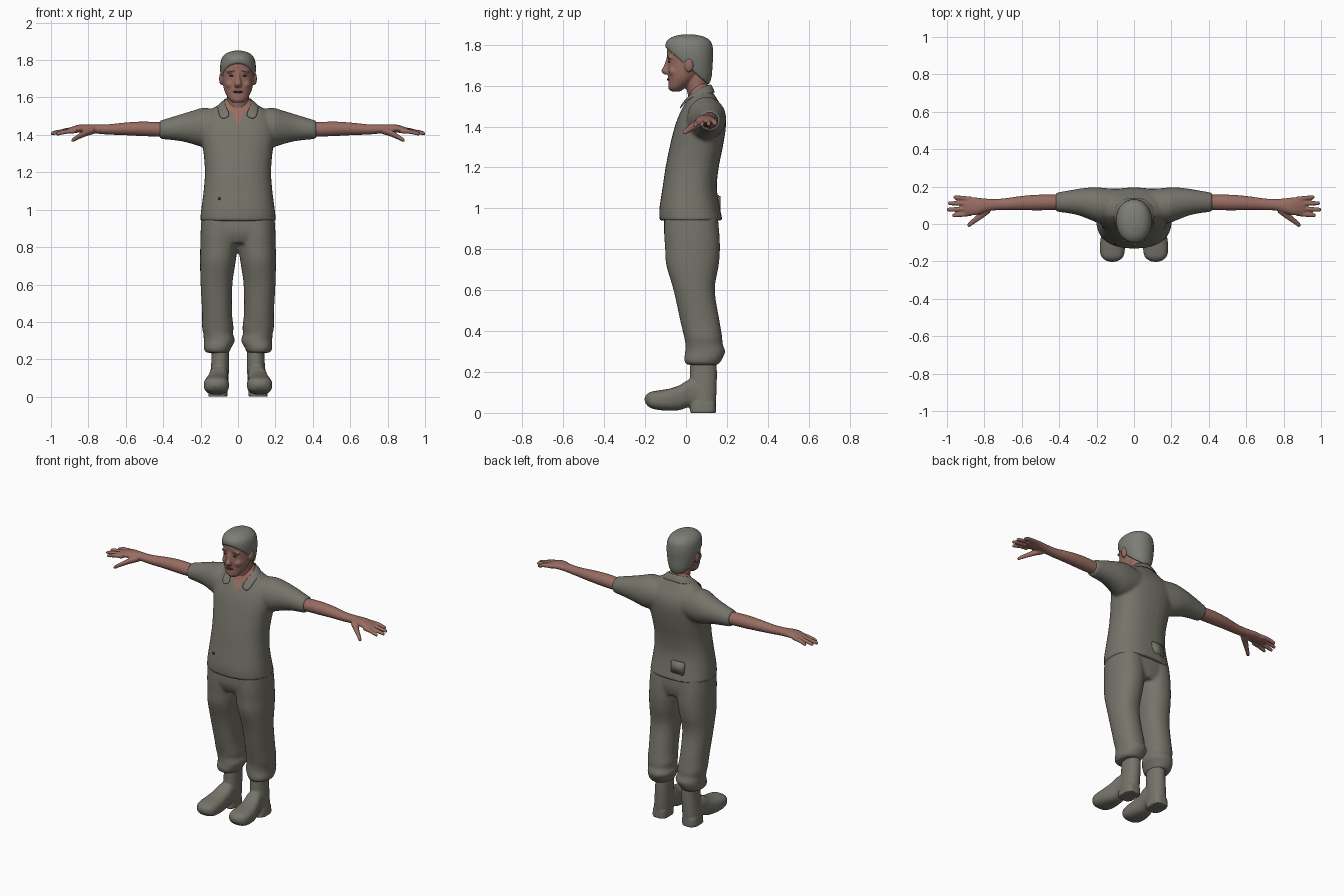
import bpy
import bmesh
from math import cos, sin, pi
from mathutils import Vector, Matrix

cube = bpy.data.objects.get("Cube")
if cube:
    bpy.data.objects.remove(cube)


def material(name, r, g, b):
    m = bpy.data.materials.new(name)
    m.use_nodes = True
    m.diffuse_color = (r, g, b, 1)
    m.node_tree.nodes["Principled BSDF"].inputs["Base Color"].default_value = (r, g, b, 1)
    return m


CLOTH = material("olive grey cloth", 0.18, 0.174, 0.144)
SKIN = material("warm skin", 0.31, 0.15, 0.12)
HAIR = material("grey hair", 0.205, 0.21, 0.18)
DARK = material("dark brown", 0.05, 0.025, 0.022)


def spline(a, b, c, d, t):
    return 0.5 * (2 * b + (c - a) * t + (2 * a - 5 * b + 4 * c - d) * t * t
                  + (3 * b - a - 3 * c + d) * t ** 3)


def loft(bm, axis, rings, power=2.0, side=1, steps=4, sides=32):
    """Closed skin through rings (position, centre 1, centre 2, radius 1, radius 2)."""
    rings = [Vector(r) for r in rings]
    last = len(rings) - 1
    fine = []
    for i in range(last):
        a, d = rings[max(i - 1, 0)], rings[min(i + 2, last)]
        fine += [spline(a, rings[i], rings[i + 1], d, k / steps) for k in range(steps)]
    fine.append(rings[-1])
    loops = []
    for pos, c1, c2, r1, r2 in fine:
        loop = []
        for k in range(sides):
            p, q = cos(2 * pi * k / sides), sin(2 * pi * k / sides)
            u = c1 + r1 * (abs(p) ** (2 / power)) * (1 if p > 0 else -1)
            v = c2 + r2 * (abs(q) ** (2 / power)) * (1 if q > 0 else -1)
            co = [u, v]
            co.insert(axis, pos)
            loop.append(bm.verts.new((co[0] * side, co[1], co[2])))
        loops.append(loop)
    for low, high in zip(loops, loops[1:]):
        for k in range(sides):
            n = (k + 1) % sides
            bm.faces.new((low[k], low[n], high[n], high[k]))
    bm.faces.new(loops[0])
    bm.faces.new(loops[-1])


def ball(bm, centre, size):
    mat = Matrix.Translation(centre) @ Matrix.Diagonal((*size, 1))
    bmesh.ops.create_uvsphere(bm, u_segments=20, v_segments=12, radius=1, matrix=mat)


def finish(name, bm, mats, voxel=0, smooth=0):
    """Make the object; overlapping volumes are fused when a voxel size is given."""
    bmesh.ops.recalc_face_normals(bm, faces=bm.faces[:])
    mesh = bpy.data.meshes.new(name)
    bm.to_mesh(mesh)
    bm.free()
    ob = bpy.data.objects.new(name, mesh)
    bpy.context.collection.objects.link(ob)
    if voxel:
        fuse = ob.modifiers.new("fuse", 'REMESH')
        fuse.mode = 'VOXEL'
        fuse.voxel_size = voxel
        relax = ob.modifiers.new("relax", 'SMOOTH')
        relax.iterations = smooth
        bpy.context.view_layer.update()
        graph = bpy.context.evaluated_depsgraph_get()
        ob.data = bpy.data.meshes.new_from_object(ob.evaluated_get(graph))
        ob.modifiers.clear()
    ob.data.materials.clear()
    for m in mats:
        ob.data.materials.append(m)
    ob.data.shade_smooth()
    return ob


# Shirt: torso and both short sleeves, fused
bm = bmesh.new()
loft(bm, 2, [(.94, 0, .025, .203, .155), (1, 0, .018, .197, .148), (1.1, 0, .018, .184, .133),
             (1.2, 0, .03, .177, .13), (1.3, 0, .05, .184, .13), (1.4, 0, .07, .198, .125),
             (1.47, 0, .08, .19, .108), (1.53, 0, .08, .15, .075), (1.58, 0, .073, .075, .05),
             (1.61, 0, .068, .055, .042)], power=2.4)
for s in (1, -1):
    loft(bm, 0, [(.08, .1, 1.44, .085, .09), (.18, .1, 1.44, .095, .105), (.24, .11, 1.44, .085, .09),
                 (.31, .118, 1.438, .068, .071), (.42, .117, 1.427, .05, .048)], side=s)
shirt = finish("shirt", bm, [CLOTH, SKIN], voxel=.009, smooth=5)

# Open neck: cut clean lines, then colour the skin inside them
bm = bmesh.new()
bm.from_mesh(shirt.data)
for co, no in (((0, 0, 1.445), (1, 0, -.4)), ((0, 0, 1.445), (-1, 0, -.4)), ((0, 0, 1.52), (0, -.75, 1))):
    bmesh.ops.bisect_plane(bm, geom=bm.verts[:] + bm.edges[:] + bm.faces[:], plane_co=co, plane_no=no)
for f in bm.faces:
    c = f.calc_center_median()
    above = c.z - 1.52 - .75 * c.y > 0
    vee = c.y < .06 and abs(c.x) < .4 * (c.z - 1.445)
    f.material_index = int(above or vee)
bm.to_mesh(shirt.data)
bm.free()

# Folded collar, mirrored
inner = [(0, .122, 1.61), (.05, .112, 1.605), (.077, .06, 1.588), (.062, .01, 1.55), (.03, -.03, 1.495)]
outer = [(0, .14, 1.568), (.075, .138, 1.56), (.115, .07, 1.562), (.108, .0, 1.528), (.098, -.036, 1.475)]
bm = bmesh.new()
rows = [[bm.verts.new(p) for p in row] for row in (inner, outer)]
for k in range(len(inner) - 1):
    bm.faces.new((rows[0][k], rows[1][k], rows[1][k + 1], rows[0][k + 1]))
collar = finish("collar", bm, [CLOTH])
collar.modifiers.new("mirror", 'MIRROR')
thick = collar.modifiers.new("thickness", 'SOLIDIFY')
thick.thickness = .009
thick.offset = 0
collar.modifiers.new("round", 'SUBSURF').levels = 2

# Trousers: hips and two legs with gathered cuffs
bm = bmesh.new()
loft(bm, 2, [(.82, 0, .03, .17, .115), (.88, 0, .026, .196, .134), (.97, 0, .025, .188, .13)], power=2.4)
for s in (1, -1):
    loft(bm, 2, [(.235, .11, .08, .062, .078), (.26, .11, .083, .073, .092), (.3, .1, .094, .083, .098),
                 (.335, .106, .088, .079, .091), (.37, .108, .084, .084, .093), (.45, .112, .068, .08, .096),
                 (.6, .115, .04, .085, .101), (.72, .108, .032, .095, .128), (.8, .102, .032, .1, .134),
                 (.88, .1, .028, .1, .135), (.96, .095, .025, .1, .13)], power=2.2, side=s)
finish("trousers", bm, [CLOTH], voxel=.009, smooth=4)

for s, side in ((1, "left"), (-1, "right")):
    # Boot: shaft, foot and heel block
    bm = bmesh.new()
    loft(bm, 2, [(.28, .095, .085, .045, .062), (.2, .095, .085, .047, .066), (.1, .1, .083, .05, .066),
                 (.035, .105, .083, .05, .062)], power=2.2, side=s)
    loft(bm, 2, [(.05, .105, .083, .05, .063), (0, .107, .083, .052, .064)], power=3, side=s)
    loft(bm, 1, [(.12, .1, .075, .045, .045), (.03, .102, .098, .05, .066), (-.03, .11, .075, .057, .061),
                 (-.08, .114, .065, .065, .054), (-.14, .116, .062, .067, .047), (-.18, .116, .064, .055, .036),
                 (-.202, .116, .066, .02, .012)], power=2.6, side=s)
    finish(side + "_boot", bm, [CLOTH], voxel=.006, smooth=4)

    # Bare arm, palm, fingers and thumb
    bm = bmesh.new()
    loft(bm, 0, [(.36, .117, 1.427, .04, .038), (.5, .115, 1.432, .042, .039), (.6, .112, 1.432, .038, .034),
                 (.7, .105, 1.429, .031, .027), (.77, .102, 1.432, .032, .024), (.84, .095, 1.434, .046, .022),
                 (.89, .095, 1.426, .048, .017), (.915, .095, 1.42, .04, .012)], side=s)
    for base, end, tip in ((.055, .046, .972), (.083, .077, 1.0), (.11, .111, .994), (.134, .143, .965)):
        drop = .1 * (base - .095)
        loft(bm, 0, [(.87, base, 1.425 + drop, .0125, .013), (.92, (base + end) / 2, 1.421 + drop, .0125, .012),
                     (tip - .008, end, 1.41 + drop, .0105, .01), (tip, end, 1.408 + drop, .005, .005)],
             side=s, sides=16)
    loft(bm, 0, [(.77, .085, 1.425, .025, .02), (.81, .055, 1.412, .025, .019), (.85, .022, 1.392, .018, .015),
                 (.88, -.002, 1.375, .014, .012), (.89, -.006, 1.37, .006, .006)], side=s, sides=16)
    finish(side + "_arm", bm, [SKIN], voxel=.005, smooth=2)

# Head: skull, neck, nose, ears, cheeks and chin
bm = bmesh.new()
loft(bm, 2, [(1.572, 0, -.05, .026, .024), (1.588, 0, -.045, .046, .04), (1.62, 0, -.025, .066, .061),
             (1.66, 0, -.008, .079, .081), (1.72, 0, .01, .085, .1), (1.78, 0, .012, .086, .104),
             (1.82, 0, .015, .07, .085), (1.84, 0, .015, .035, .045)], power=2.1)
loft(bm, 2, [(1.46, 0, .07, .055, .045), (1.55, 0, .062, .058, .052), (1.62, 0, .048, .059, .055),
             (1.68, 0, .04, .06, .06)])
loft(bm, 2, [(1.738, 0, -.083, .01, .012), (1.7, 0, -.091, .013, .016), (1.672, 0, -.099, .02, .022),
             (1.655, 0, -.092, .015, .014)])
ball(bm, (0, -.067, 1.592), (.026, .02, .02))
for s in (1, -1):
    ball(bm, (s * .09, .015, 1.7), (.011, .022, .034))
    ball(bm, (s * .04, -.06, 1.67), (.027, .025, .026))
    ball(bm, (s * .035, -.077, 1.738), (.028, .014, .009))
finish("head", bm, [SKIN], voxel=.005, smooth=4)

# Hair: cap trimmed from the forehead down to the nape
bm = bmesh.new()
loft(bm, 2, [(1.6, 0, .06, .05, .05), (1.64, 0, .05, .072, .075), (1.7, 0, .03, .09, .1),
             (1.76, 0, .018, .096, .115), (1.81, 0, .013, .087, .112), (1.838, 0, .012, .06, .08),
             (1.85, 0, .01, .022, .03)], power=2.1)
cut = bmesh.ops.bisect_plane(bm, geom=bm.verts[:] + bm.edges[:] + bm.faces[:], plane_co=(0, -.09, 1.778),
                             plane_no=(0, .87, 1), clear_inner=True)
bmesh.ops.holes_fill(bm, edges=[e for e in cut["geom_cut"] if isinstance(e, bmesh.types.BMEdge)])
finish("hair", bm, [HAIR], voxel=.006, smooth=3)

# Face details
bm = bmesh.new()
for s in (1, -1):
    ball(bm, (s * .034, -.082, 1.716), (.013, .005, .004))
ball(bm, (0, -.086, 1.63), (.026, .008, .006))
finish("eyes_and_mouth", bm, [DARK])
bm = bmesh.new()
for s in (1, -1):
    ball(bm, (s * .035, -.087, 1.741), (.02, .006, .004))
finish("eyebrows", bm, [HAIR])

# Small button on the shirt front and a pouch at the back
bm = bmesh.new()
ball(bm, (-.1, -.109, 1.06), (.008, .004, .008))
finish("button", bm, [DARK])
bm = bmesh.new()
bmesh.ops.create_cube(bm, size=1, matrix=Matrix.Translation((-.05, .155, 1.025)) @ Matrix.Diagonal((.09, .025, .08, 1)))
bmesh.ops.bevel(bm, geom=bm.edges[:], offset=.005, segments=2, affect='EDGES')
finish("back_pouch", bm, [CLOTH])
